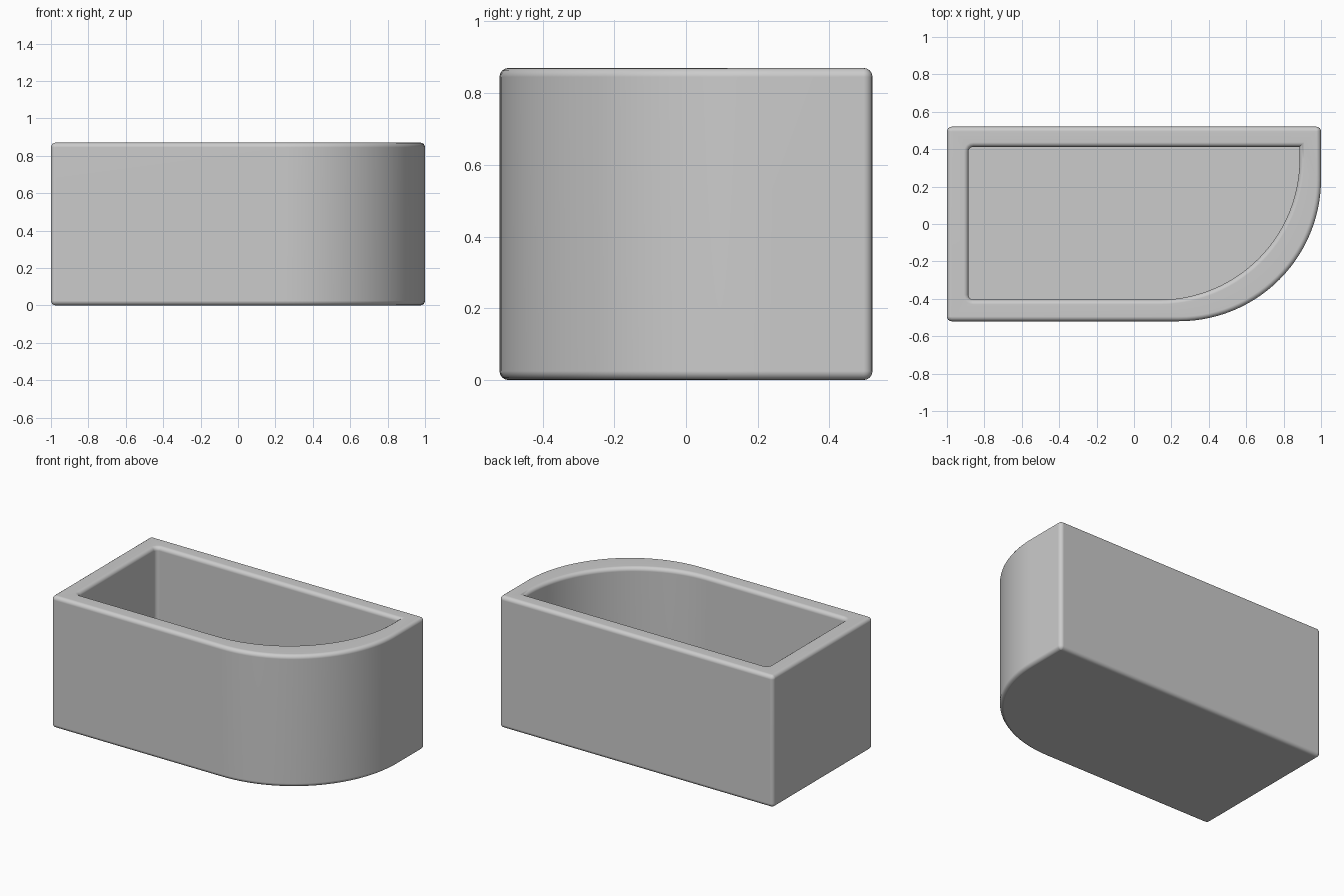
import bpy
import bmesh
from math import sin, cos, pi

cube = bpy.data.objects.get("Cube")
if cube:
    bpy.data.objects.remove(cube, do_unlink=True)

HEIGHT = 0.87
FLOOR = 0.11
ROUND = 0.025
STEPS = 4


def outline(x, y0, y1, radii, inset):
    """Rounded outline, anticlockwise from the front left end; one radius per corner."""
    x0, x1, y0, y1 = -x + inset, x - inset, y0 + inset, y1 - inset
    corners = [(x0, y0, 1, 1), (x1, y0, -1, 1), (x1, y1, -1, -1), (x0, y1, 1, -1)]
    points = []
    for i, ((cx, cy, sx, sy), r) in enumerate(zip(corners, radii)):
        r = max(r - inset, 0) if r else 0
        steps = 28 if r > 0.5 else STEPS
        for k in range(steps + 1):
            a = pi + i * pi / 2 + k / steps * pi / 2
            points.append((cx + sx * r + r * cos(a), cy + sy * r + r * sin(a)))
    return points


def outer(inset):
    return outline(1.0, -0.52, 0.52, (ROUND, 0.76, ROUND, ROUND), inset)


def inner(inset):
    return outline(0.885, -0.405, 0.412, (ROUND, 0.75, 0, ROUND), inset)


# Stack of rings: outside from the bottom up, over the rim, down into the basin
angles = [k / STEPS * pi / 2 for k in range(STEPS + 1)]
rings = [(outer(ROUND * (1 - sin(a))), ROUND * (1 - cos(a))) for a in angles]
rings += [(outer(ROUND * (1 - cos(a))), HEIGHT - ROUND * (1 - sin(a))) for a in angles]
rings += [(inner(-ROUND * (1 - sin(a))), HEIGHT - ROUND * (1 - cos(a))) for a in angles]
rings.append((inner(0), FLOOR))

bm = bmesh.new()
loops = [[bm.verts.new((px, py, z)) for px, py in pts] for pts, z in rings]
for low, high in zip(loops, loops[1:]):
    n = len(low)
    for i in range(n):
        j = (i + 1) % n
        bm.faces.new((low[i], low[j], high[j], high[i]))
bm.faces.new(list(reversed(loops[0])))
bm.faces.new(loops[-1])
bmesh.ops.remove_doubles(bm, verts=bm.verts, dist=0.0001)
bmesh.ops.recalc_face_normals(bm, faces=bm.faces)
mesh = bpy.data.meshes.new("basin")
bm.to_mesh(mesh)
bm.free()

basin = bpy.data.objects.new("basin", mesh)
bpy.context.collection.objects.link(basin)

# Plain grey material
grey = bpy.data.materials.new("light grey")
grey.use_nodes = True
colour = (0.6, 0.6, 0.6, 1)
grey.diffuse_color = colour
grey.node_tree.nodes["Principled BSDF"].inputs["Base Color"].default_value = colour
mesh.materials.append(grey)

# Smooth rounded edges with flat walls
bpy.ops.object.select_all(action="DESELECT")
basin.select_set(True)
bpy.context.view_layer.objects.active = basin
bpy.ops.object.shade_smooth_by_angle(angle=pi / 6)
flat = basin.modifiers.new("flat walls", "WEIGHTED_NORMAL")
flat.keep_sharp = True
